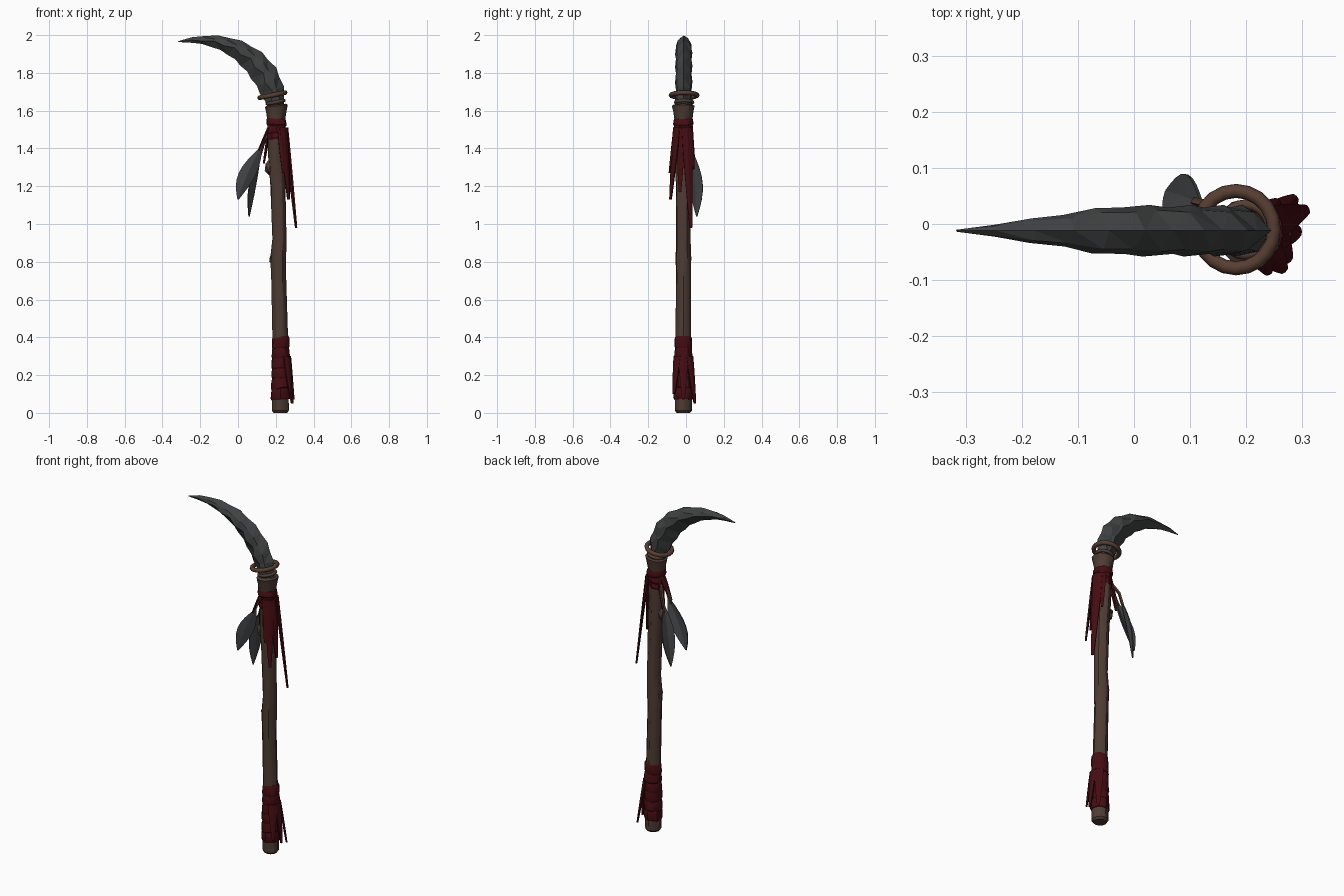
import bpy, bmesh, math, random
from mathutils import Vector, Matrix
from mathutils.geometry import interpolate_bezier

random.seed(4)
if "Cube" in bpy.data.objects:
    bpy.data.objects.remove(bpy.data.objects["Cube"])


def material(name, *rgb):
    mat = bpy.data.materials.new(name)
    mat.use_nodes = True
    mat.diffuse_color = (*rgb, 1)
    shader = mat.node_tree.nodes["Principled BSDF"]
    shader.inputs["Base Color"].default_value = mat.diffuse_color
    return mat


WOOD = material("brown wood", 0.075, 0.045, 0.033)
CORD = material("tan cord", 0.095, 0.048, 0.032)
CLOTH = material("dark red cloth", 0.06, 0.004, 0.006)
STONE = material("dark grey stone", 0.05, 0.052, 0.053)
FEATHER = material("grey feather", 0.058, 0.06, 0.063)
AXIS_Y = -0.014  # depth of the shaft axis


def smooth(ob, degrees):
    bpy.ops.object.select_all(action="DESELECT")
    ob.select_set(True)
    bpy.context.view_layer.objects.active = ob
    bpy.ops.object.shade_smooth_by_angle(angle=math.radians(degrees))


def finish(name, bm, mat):
    bmesh.ops.recalc_face_normals(bm, faces=bm.faces)
    mesh = bpy.data.meshes.new(name)
    bm.to_mesh(mesh)
    bm.free()
    mesh.materials.append(mat)
    ob = bpy.data.objects.new(name, mesh)
    bpy.context.collection.objects.link(ob)
    return ob


def skin(rings):
    """Join closed rings of points into a capped solid."""
    bm = bmesh.new()
    rows = [[bm.verts.new(point) for point in ring] for ring in rings]
    count = len(rows[0])
    for low, high in zip(rows, rows[1:]):
        for i in range(count):
            j = (i + 1) % count
            bm.faces.new((low[i], low[j], high[j], high[i]))
    bm.faces.new(rows[0])
    bm.faces.new(rows[-1])
    return bm


def tube(name, stations, mat, rough, tilt=0):
    """Uneven round solid; each station is an x, a height and a radius."""
    sides = 12
    rings = []
    for x, z, radius in stations:
        ring = []
        for i in range(sides):
            angle = math.tau * i / sides
            reach = radius * (1 + random.uniform(-rough, rough))
            side = reach * math.cos(angle)
            ring.append((x + side, AXIS_Y + reach * math.sin(angle), z + tilt * side))
        rings.append(ring)
    smooth(finish(name, skin(rings), mat), 30)


def strip(name, path, widths, across, mat, thick):
    """Thin ribbon or leaf with a raised midrib along a path."""
    normal = across.cross(Vector((0, 0, 1))) * 0.25
    bm = bmesh.new()
    rows = []
    for point, width in zip(path, widths):
        rows.append([bm.verts.new(point + width * (across * s + normal * (1 - abs(s))))
                     for s in (-1, 0, 1)])
    for upper, lower in zip(rows, rows[1:]):
        for i in range(2):
            bm.faces.new((upper[i], upper[i + 1], lower[i + 1], lower[i]))
    ob = finish(name, bm, mat)
    solid = ob.modifiers.new("thickness", "SOLIDIFY")
    solid.thickness = thick
    solid.offset = 0


# Wooden shaft
tube("shaft", [(0.225, 0, 0.036), (0.225, 0.012, 0.045), (0.223, 0.4, 0.041),
               (0.215, 0.72, 0.039), (0.214, 0.82, 0.042), (0.219, 0.92, 0.038),
               (0.212, 1.2, 0.04), (0.203, 1.35, 0.043), (0.203, 1.56, 0.046)], WOOD, 0.03)

# Branch stubs on the shaft
for name, x, z, radius in (("lower_knot", 0.185, 0.815, 0.022), ("upper_knot", 0.168, 1.3, 0.03)):
    bm = bmesh.new()
    place = Matrix.Translation((x, AXIS_Y, z)) @ Matrix.Diagonal((1, 1, 1.5, 1))
    bmesh.ops.create_icosphere(bm, subdivisions=1, radius=radius, matrix=place)
    finish(name, bm, WOOD)

# Flared socket holding the blade
tube("socket", [(0.202, 1.54, 0.046), (0.204, 1.59, 0.053), (0.204, 1.625, 0.06),
                (0.204, 1.632, 0.05)], WOOD, 0.02, 0.1)

# Tilted cord ring and the thin binding under it
for name, x, z, major, minor in (("cord_ring", 0.182, 1.682, 0.069, 0.0125),
                                 ("cord_binding", 0.199, 1.645, 0.045, 0.009)):
    bpy.ops.mesh.primitive_torus_add(major_segments=20, minor_segments=8,
                                     major_radius=major, minor_radius=minor,
                                     location=(x, AXIS_Y + 0.004, z), rotation=(0, -0.2, 0))
    ring = bpy.context.object
    ring.name = name
    ring.data.materials.append(CORD)
    smooth(ring, 50)


# Curved chipped blade, skinned between an outer ridge and an inner edge
def edge(*points, count=14):
    return interpolate_bezier(*[Vector((x, -0.012, z)) for x, z in points], count)


ridge = edge((0.245, 1.61), (0.295, 1.87), (0, 2.082), (-0.317, 1.968))
cutting_edge = edge((0.16, 1.61), (0.07, 1.79), (-0.02, 1.965), (-0.315, 1.963))
rings = []
for i, (outer, inner) in enumerate(zip(ridge, cutting_edge)):
    chip = 0.07 if i % 2 else -0.04
    half = 0.043 * min(1, (outer.x + 0.33) / 0.33) * (1 + chip)
    outer = outer.lerp(inner, max(chip, 0))
    ring = []
    for depth, side in ((0, 0), (0.28 + chip, 0.8), (0.55 - chip, 1), (1 - chip / 2, 0.1),
                        (1 - chip / 2, -0.1), (0.55 + chip, -1), (0.28 - chip, -0.8)):
        ring.append(outer.lerp(inner, depth) + Vector((0, side * half, 0)))
    rings.append(ring)
bm = skin(rings)
bmesh.ops.triangulate(bm, faces=bm.faces)
finish("blade", bm, STONE)


# Overlapping cloth bands at the grip and under the socket
def bands(name, count, x, bottom, step, radius, growth):
    for i in range(count):
        z = bottom + i * step
        r = radius + i * growth
        tube(f"{name}_{i + 1}", [(x, z, r - 0.003), (x, z + 0.01, r + 0.002),
                                 (x, z + step, r), (x, z + step * 1.2, r - 0.004)],
             CLOTH, 0.035, random.uniform(-0.22, 0.22))


bands("grip_band", 6, 0.226, 0.07, 0.054, 0.05, -0.001)
bands("neck_band", 3, 0.203, 1.45, 0.034, 0.046, 0.003)


# Torn cloth tails, set by compass angle, start, end, outward reach and half width
def tail(name, x, degrees, top, bottom, reach, width):
    angle = math.radians(degrees)
    out = Vector((math.cos(angle), math.sin(angle), 0))
    steps = [i / 4 for i in range(5)]
    path = []
    for t in steps:
        point = Vector((x, AXIS_Y, top + (bottom - top) * t)) + out * (0.045 + (reach - 0.045) * t)
        path.append(point)
    widths = [width * (1 - 0.75 * t ** 1.5) for t in steps]
    strip(name, path, widths, Vector((-out.y, out.x, 0)), CLOTH, 0.008)


for name, degrees, bottom, reach, width in (
        ("long_tail", 22, 0.98, 0.105, 0.028), ("front_tail", -50, 1.13, 0.088, 0.026),
        ("short_front_tail", -68, 1.27, 0.078, 0.02), ("back_tail", 50, 1.29, 0.07, 0.02),
        ("middle_tail", -15, 1.17, 0.066, 0.024), ("right_tail", 182, 1.39, 0.1, 0.024),
        ("right_lower_tail", 160, 1.32, 0.078, 0.018)):
    tail(name, 0.21, degrees, 1.51, bottom, reach, width)

for name, degrees, bottom, reach in (("grip_tail_front", -45, 0.1, 0.07),
                                     ("grip_tail_middle", 0, 0.07, 0.068),
                                     ("grip_tail_back", 45, 0.05, 0.085)):
    tail(name, 0.226, degrees, 0.3, bottom, reach, 0.024)

# Two hanging feathers with their cords
steps = [i / 8 for i in range(9)]
for name, top, tip, degrees, width in (
        ("front_feather", (0.125, -0.01, 1.41), (0, 0, 1.13), 8, 0.047),
        ("back_feather", (0.12, 0.035, 1.38), (0.058, 0.058, 1.04), 63, 0.038)):
    top, tip = Vector(top), Vector(tip)
    angle = math.radians(degrees)
    across = Vector((math.cos(angle), math.sin(angle), 0))
    bulge = Vector((-0.012, 0.008, 0))
    path = [top.lerp(tip, t) + bulge * math.sin(math.pi * t) for t in steps]
    widths = [width * (0.06 + 0.94 * math.sin(math.pi * t)) for t in steps]
    strip(name, path, widths, across, FEATHER, 0.006)
    knot = top + Vector((0.012, 0, 0.04))
    strip(name + "_cord", [Vector((0.165, 0, 1.49)), knot, path[1]], [0.007] * 3,
          across, CORD, 0.012)
